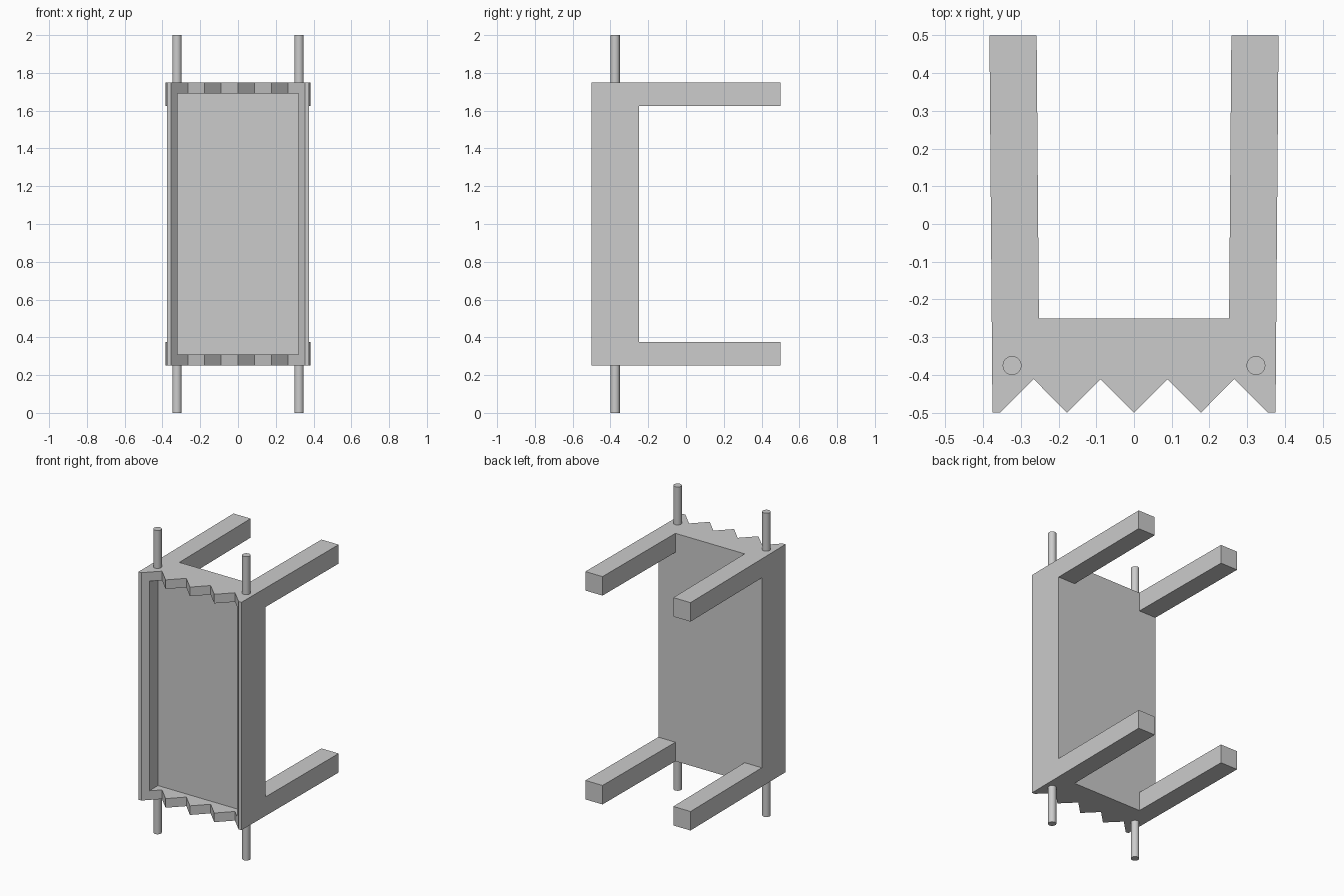
import bpy
import bmesh

if "Cube" in bpy.data.objects:
    bpy.data.objects.remove(bpy.data.objects["Cube"])


def prism(name, outline, z0, z1):
    """Extrude a counter-clockwise xy outline from z0 to z1."""
    bm = bmesh.new()
    face = bm.faces.new([bm.verts.new((x, y, z0)) for x, y in outline])
    top = bmesh.ops.extrude_face_region(bm, geom=[face])["geom"]
    verts = [v for v in top if isinstance(v, bmesh.types.BMVert)]
    bmesh.ops.translate(bm, verts=verts, vec=(0, 0, z1 - z0))
    bmesh.ops.recalc_face_normals(bm, faces=bm.faces)
    mesh = bpy.data.meshes.new(name)
    bm.to_mesh(mesh)
    bm.free()
    obj = bpy.data.objects.new(name, mesh)
    bpy.context.collection.objects.link(obj)
    return obj


BOTTOM, TOP = 0.25, 1.75

# body: slab with a toothed front edge and slightly flared sides
teeth = [(-0.3545 + i * 0.0886, -0.5 if i % 2 == 0 else -0.411) for i in range(9)]
outline = [(-0.375, -0.5)] + teeth + [(0.375, -0.5), (0.377, -0.25), (-0.377, -0.25)]
body = prism("body", outline, BOTTOM, TOP)

# front recess
cutter = prism("recess_cutter", [(-0.32, -0.6), (0.32, -0.6), (0.32, -0.375), (-0.32, -0.375)],
               0.31, 1.69)
cutter.hide_render = True
mod = body.modifiers.new("recess", "BOOLEAN")
mod.operation = "DIFFERENCE"
mod.solver = "EXACT"
mod.object = cutter
bpy.context.view_layer.objects.active = body
bpy.ops.object.modifier_apply(modifier=mod.name)
bpy.data.objects.remove(cutter)

for side, s in (("left", -1), ("right", 1)):
    for level, z0, pin_z in (("lower", BOTTOM, 0.14), ("upper", TOP - 0.125, 1.86)):
        # rear arms, splaying slightly outward
        arm = [(s * 0.252, -0.25), (s * 0.377, -0.25), (s * 0.383, 0.5), (s * 0.258, 0.5)]
        prism(f"{level}_{side}_arm", arm, z0, z0 + 0.125)

        # hinge pins above and below the body
        bpy.ops.mesh.primitive_cylinder_add(vertices=32, radius=0.025, depth=0.28,
                                            location=(s * 0.323, -0.375, pin_z))
        bpy.context.object.name = f"{level}_{side}_pin"
        bpy.ops.object.shade_smooth_by_angle()
